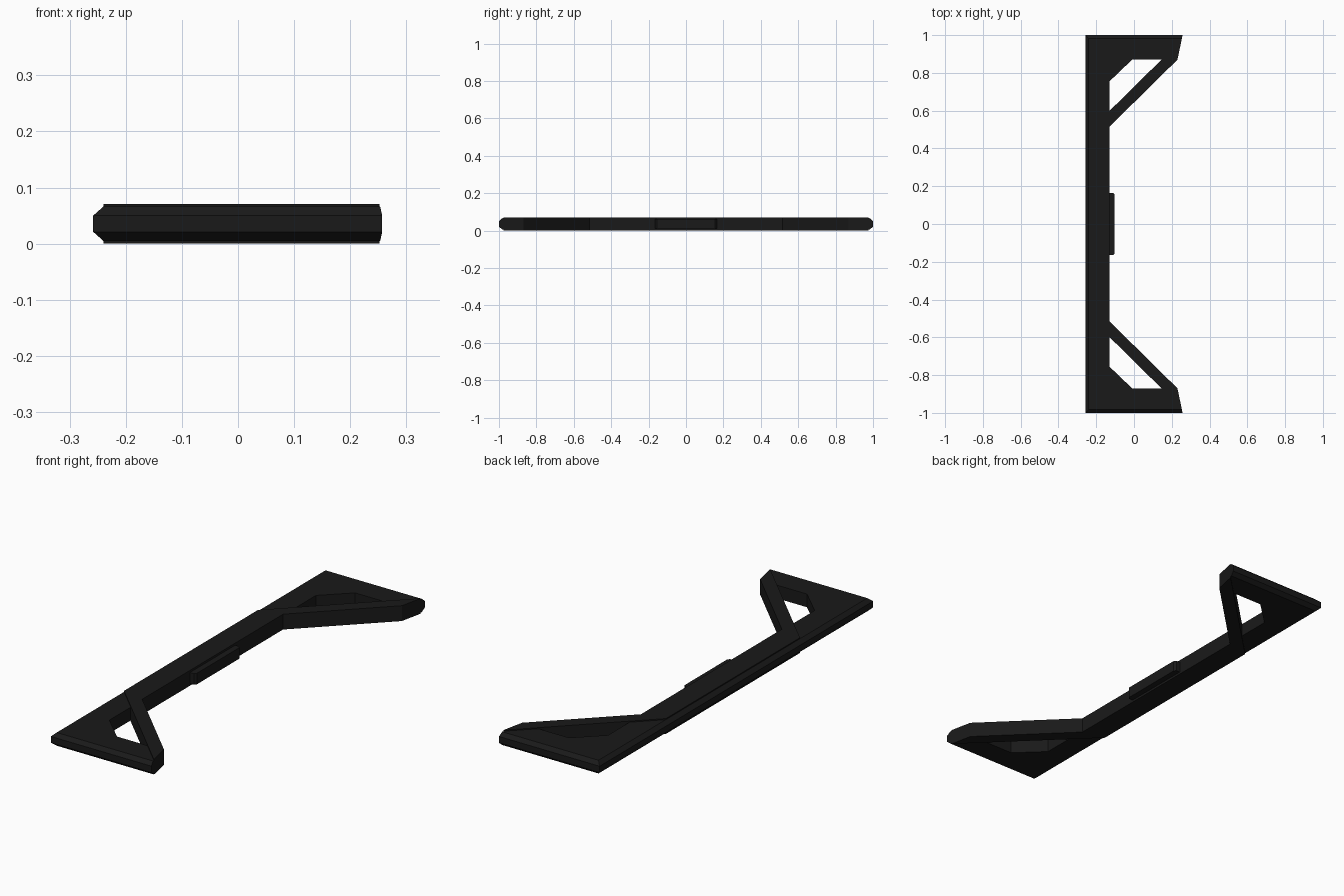
import bpy, bmesh

if "Cube" in bpy.data.objects:
    bpy.data.objects.remove(bpy.data.objects["Cube"])

black = bpy.data.materials.new("black")
black.diffuse_color = (0.01, 0.01, 0.01, 1)
black.use_nodes = True
black.node_tree.nodes["Principled BSDF"].inputs["Base Color"].default_value = black.diffuse_color


def mirrored(half):
    """Close a +y half outline with its -y reflection."""
    return half + [(x, -y) for x, y in reversed(half)]


def loft(name, rings):
    """Join stacked outlines, given as (z, outline), into a closed solid."""
    bm = bmesh.new()
    loops = [[bm.verts.new((x, y, z)) for x, y in pts] for z, pts in rings]
    n = len(loops[0])
    for a, b in zip(loops, loops[1:]):
        for i in range(n):
            j = (i + 1) % n
            bm.faces.new((a[i], a[j], b[j], b[i]))
    caps = [bm.faces.new(loops[0]), bm.faces.new(loops[-1])]
    bmesh.ops.triangulate(bm, faces=caps)
    bmesh.ops.recalc_face_normals(bm, faces=bm.faces)
    me = bpy.data.meshes.new(name)
    bm.to_mesh(me)
    bm.free()
    me.materials.append(black)
    ob = bpy.data.objects.new(name, me)
    bpy.context.collection.objects.link(ob)
    return ob


# C-shaped frame, chamfered along its outer edges
def frame_outline(d):
    return mirrored([(-0.258 + d, 1 - d), (0.257 - 0.2 * d, 1 - d), (0.23, 0.87),
                     (-0.01, 0.87), (-0.13, 0.755)])


loft("outer_frame", [(z, frame_outline(d)) for z, d in
                     ((0.005, 0.018), (0.021, 0), (0.05, 0), (0.066, 0.018))])

# Slightly thicker band: centre bar with a diagonal strut at each end
band = mirrored([(-0.24, 0.49), (0.252, 0.975), (0.23, 0.87), (-0.13, 0.515)])
loft("bar_and_struts", [(0.0, band), (0.071, band)])

# Shallow pad on the inner side of the centre bar
pad = mirrored([(-0.14, 0.165), (-0.11, 0.165), (-0.102, 0.155)])
loft("centre_pad", [(0.01, pad), (0.061, pad)])
